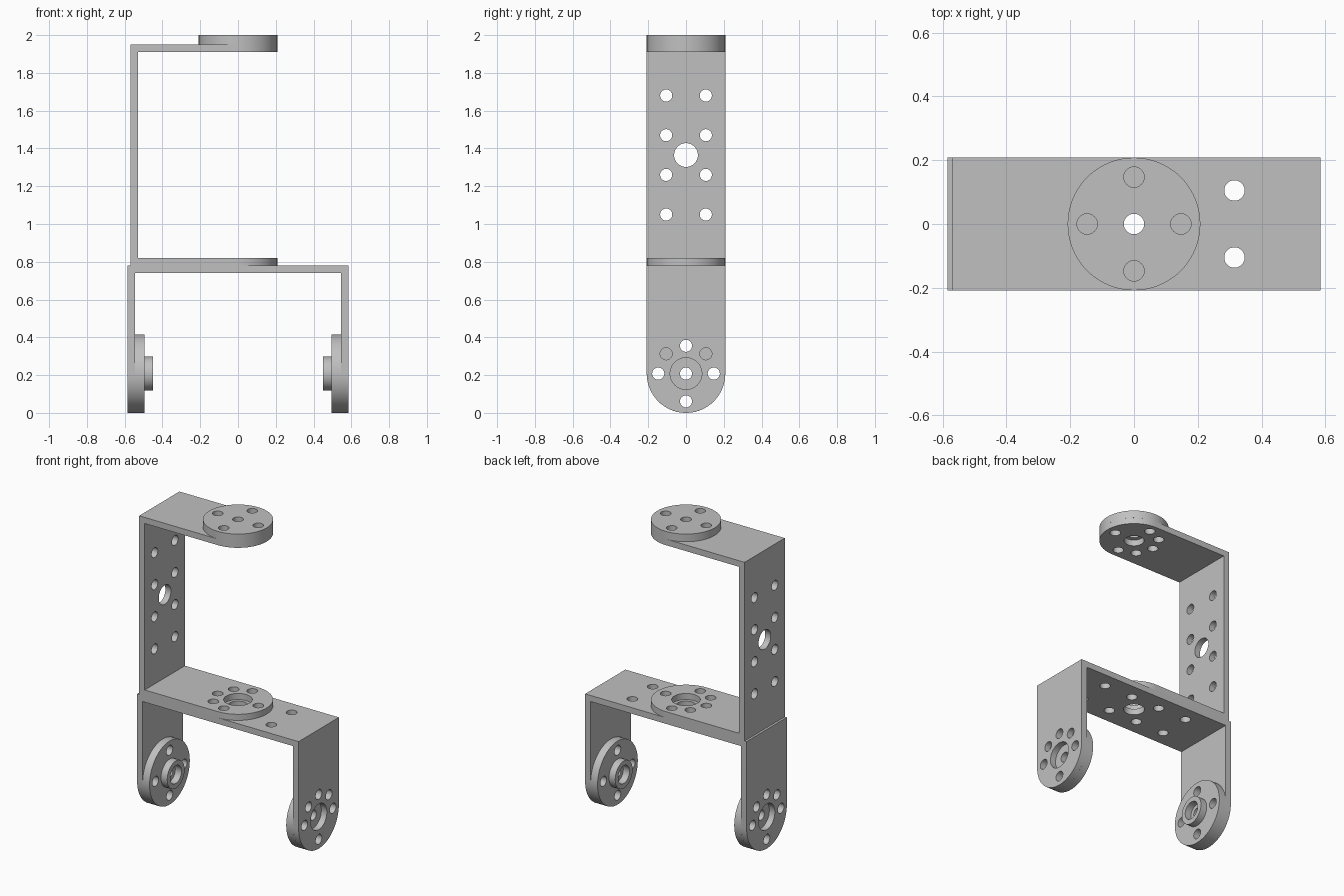
import bpy, bmesh
from math import sin, cos, pi, radians
from mathutils import Matrix, Vector

cube = bpy.data.objects.get("Cube")
if cube:
    bpy.data.objects.remove(cube)

grey = bpy.data.materials.new("bracket grey")
grey.use_nodes = True
colour = (0.53, 0.53, 0.53, 1)
grey.diffuse_color = colour
grey.node_tree.nodes["Principled BSDF"].inputs["Base Color"].default_value = colour

W = 0.208        # half width of the brackets and radius of the discs
T = 0.04         # sheet thickness
HOLE = 0.032     # screw hole radius
RING = 0.147     # screw circle radius
DIAG = 0.105     # half spacing of the square screw grid

X, Y, Z = Vector((1, 0, 0)), Vector((0, 1, 0)), Vector((0, 0, 1))


def circle(r, cx=0, cy=0, n=48):
    return [(cx + r * cos(2 * pi * i / n), cy + r * sin(2 * pi * i / n)) for i in range(n)]


def plate(name, loops, thickness, centre, u, v):
    """Extruded sheet: first loop is the outline, the others are holes."""
    curve = bpy.data.curves.new(name, 'CURVE')
    curve.dimensions = '2D'
    curve.fill_mode = 'BOTH'
    curve.extrude = thickness / 2
    for loop in loops:
        s = curve.splines.new('POLY')
        s.points.add(len(loop) - 1)
        for p, (a, b) in zip(s.points, loop):
            p.co = (a, b, 0, 1)
        s.use_cyclic_u = True
    temp = bpy.data.objects.new(name + " outline", curve)
    bpy.context.scene.collection.objects.link(temp)
    deps = bpy.context.evaluated_depsgraph_get()
    mesh = bpy.data.meshes.new_from_object(temp.evaluated_get(deps))
    bpy.data.objects.remove(temp)
    bpy.data.curves.remove(curve)

    # weld caps to walls and turn the sheet into place
    turn = Matrix((u, v, u.cross(v))).transposed().to_4x4()
    bm = bmesh.new()
    bm.from_mesh(mesh)
    bmesh.ops.remove_doubles(bm, verts=bm.verts, dist=1e-5)
    bmesh.ops.transform(bm, verts=bm.verts, matrix=Matrix.Translation(centre) @ turn)
    bmesh.ops.recalc_face_normals(bm, faces=bm.faces)
    bm.to_mesh(mesh)
    bm.free()
    mesh.materials.clear()
    mesh.materials.append(grey)
    obj = bpy.data.objects.new(name, mesh)
    bpy.context.scene.collection.objects.link(obj)
    bpy.ops.object.select_all(action='DESELECT')
    obj.select_set(True)
    bpy.context.view_layer.objects.active = obj
    bpy.ops.object.shade_smooth_by_angle(angle=radians(30))
    return obj


def cross_holes():
    return [circle(HOLE, RING * a, RING * b) for a, b in ((1, 0), (-1, 0), (0, 1), (0, -1))]


def arm(name, length, centre, u, v, bore):
    """Sheet with a round end at the origin, running along v to the bend."""
    outline = [(W * cos(pi + pi * i / 32), W * sin(pi + pi * i / 32)) for i in range(33)]
    outline += [(W, length), (-W, length)]
    corner = [circle(HOLE, s * DIAG, DIAG) for s in (-1, 1)]
    plate(name, [outline, circle(bore)] + cross_holes() + corner, T, centre, u, v)


def web(name, half, centre, u, v):
    """Rectangular sheet with a centre bore and a two by four screw grid."""
    outline = [(-W, -half), (W, -half), (W, half), (-W, half)]
    grid = [circle(HOLE, s * DIAG, k * DIAG) for s in (-1, 1) for k in (-3, -1, 1, 3)]
    plate(name, [outline, circle(0.063)] + grid, T, centre, u, v)


def horn_disc(name, centre, u, v):
    plate(name, [circle(W, n=96), circle(HOLE)] + cross_holes(), 0.05, centre, u, v)


# Upper bracket: tall web with two round-ended arms
web("upper_web", 0.585, -0.55 * X + 1.365 * Z, Y, Z)
arm("upper_top_arm", 0.53, 1.93 * Z, Y, -X, 0.06)
arm("upper_bottom_arm", 0.53, 0.80 * Z, Y, -X, 0.085)
horn_disc("top_horn_disc", 1.975 * Z, Y, -X)

# Lower bracket: wide web with two legs carrying horn discs inside
web("lower_web", 0.585, 0.76 * Z, Y, -X)
for side, s in (("left", 1), ("right", -1)):
    arm(side + "_leg", 0.74 - W, s * 0.565 * X + W * Z, Y, Z, 0.084)
    horn_disc(side + "_horn_disc", s * 0.52 * X + W * Z, Y, Z)
    plate(side + "_horn_boss", [circle(0.09), circle(0.058)], 0.045,
          s * 0.4725 * X + W * Z, Y, Z)
